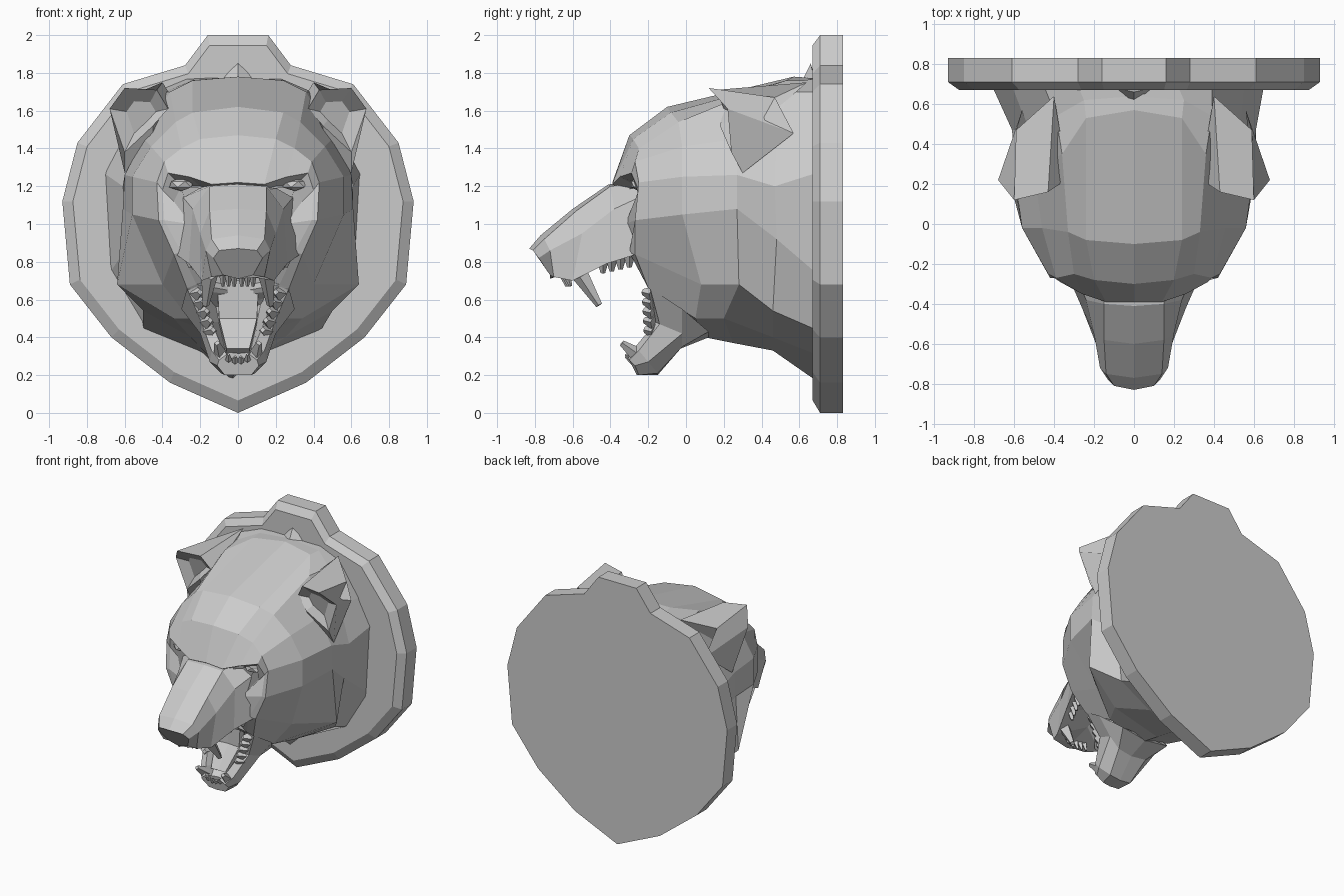
import bpy, bmesh
from mathutils import Vector, Matrix

default_cube = bpy.data.objects.get("Cube")
if default_cube:
    bpy.data.objects.remove(default_cube, do_unlink=True)

# One plain material for everything
grey = bpy.data.materials.new("plain grey")
grey.use_nodes = True
colour = (.6, .6, .6, 1)
grey.diffuse_color = colour
grey.node_tree.nodes["Principled BSDF"].inputs["Base Color"].default_value = colour


def finish(name, bm):
    """Turn a bmesh into a flat shaded object."""
    bmesh.ops.recalc_face_normals(bm, faces=bm.faces[:])
    mesh = bpy.data.meshes.new(name)
    bm.to_mesh(mesh)
    bm.free()
    mesh.materials.append(grey)
    part = bpy.data.objects.new(name, mesh)
    bpy.context.collection.objects.link(part)
    return part


def flip(point):
    return Vector((-point[0], point[1], point[2]))


def whole_ring(half):
    """Complete a half ring that starts and ends on the centre line."""
    return list(half) + [flip(p) for p in reversed(half[1:-1])]


def add_loft(bm, rings):
    """Bridge closed rings of equal length and cap both ends."""
    rows = [[bm.verts.new(p) for p in ring] for ring in rings]
    for near, far in zip(rows, rows[1:]):
        for i in range(len(near)):
            bm.faces.new((near[i - 1], near[i], far[i], far[i - 1]))
    bm.faces.new(rows[0])
    bm.faces.new(rows[-1])


def centred_loft(name, halves):
    bm = bmesh.new()
    add_loft(bm, [whole_ring(half) for half in halves])
    return finish(name, bm)


def add_tooth(bm, base, tip, radius):
    """Blunt four sided spike, made on both sides of the mouth."""
    for start, end in ((Vector(base), Vector(tip)), (flip(base), flip(tip))):
        axis = end - start
        turn = axis.to_track_quat("Z", "Y").to_matrix().to_4x4()
        bmesh.ops.create_cone(
            bm, cap_ends=True, segments=4, radius1=radius, radius2=radius * .4,
            depth=axis.length, matrix=Matrix.Translation((start + end) / 2) @ turn)


def tooth_row(bm, first, last, lean, radius, count):
    """Evenly spaced spikes from first to last, all leaning the same way."""
    first, last, lean = Vector(first), Vector(last), Vector(lean)
    for i in range(count):
        base = first.lerp(last, i / (count - 1))
        add_tooth(bm, base, base + lean, radius)


# Wall plaque: outline with a chamfered front rim
outline = [(0, 0), (.36, .16), (.67, .4), (.89, .68), (.93, 1.12),
           (.85, 1.43), (.61, 1.74), (.28, 1.84), (.16, 2), (0, 2)]


def plaque_ring(y, scale):
    middle = 1.1
    return [(x * scale, y, middle + (z - middle) * scale) for x, z in outline]


centred_loft("plaque", [plaque_ring(.83, 1), plaque_ring(.71, 1), plaque_ring(.67, .94)])

# Neck and skull: half rings from the plaque forward to the eye sockets
neck = [(0, .69, 1.77), (.25, .69, 1.77), (.42, .69, 1.7), (.58, .69, 1.46), (.68, .69, 1.27),
        (.65, .69, .74), (.47, .69, .44), (.15, .69, .31), (0, .69, .17)]
collar = [(0, .64, 1.775), (.25, .62, 1.76), (.39, .54, 1.7), (.53, .48, 1.46), (.61, .47, 1.2),
          (.56, .48, .92), (.5, .46, .54), (.25, .46, .4), (0, .46, .33)]
nape = [(0, .57, 1.78), (.24, .53, 1.76), (.36, .35, 1.7), (.5, .27, 1.45), (.6, .27, 1.26),
        (.61, .27, 1.08), (.64, .28, .68), (.34, .2, .5), (0, .25, .37)]
crown = [(0, -.1, 1.62), (.24, -.08, 1.59), (.33, -.04, 1.54), (.46, -.02, 1.41), (.56, -.02, 1.25),
         (.56, -.02, 1.05), (.4, .08, .68), (.26, .05, .5), (0, .1, .4)]
forehead = [(0, -.3, 1.47), (.2, -.28, 1.45), (.3, -.25, 1.4), (.39, -.27, 1.33), (.43, -.25, 1.22),
            (.42, -.27, 1.02), (.34, -.27, .84), (.27, -.2, .66), (0, -.1, .62)]
brow = [(0, -.39, 1.22), (.14, -.39, 1.21), (.26, -.35, 1.25), (.37, -.29, 1.27), (.4, -.25, 1.18),
        (.39, -.27, 1.02), (.3, -.3, .85), (.22, -.21, .68), (0, -.1, .64)]
socket = [(0, -.36, 1.2), (.13, -.33, 1.18), (.2, -.26, 1.2), (.3, -.22, 1.2), (.34, -.24, 1.12),
          (.25, -.32, 1), (.2, -.3, .85), (.15, -.18, .7), (0, -.08, .66)]
head = centred_loft("head", [neck, collar, nape, crown, forehead, brow, socket])

# The neck meets the plaque slightly off centre
for vertex in head.data.vertices[:len(whole_ring(neck))]:
    vertex.co.x -= .03

# Muzzle: bridge, bridge edge, cheek, lip and palate, ending in the nose
centred_loft("muzzle", [
    [(0, -.25, 1.22), (.15, -.25, 1.22), (.29, -.25, 1.14), (.33, -.26, .84), (0, -.2, .88)],
    [(0, -.41, 1.21), (.15, -.4, 1.2), (.24, -.38, 1.08), (.26, -.42, .79), (0, -.38, .86)],
    [(0, -.6, 1.08), (.15, -.58, 1.07), (.2, -.55, .95), (.19, -.6, .7), (0, -.5, .78)],
    [(0, -.77, .94), (.14, -.75, .92), (.17, -.72, .86), (.14, -.7, .72), (0, -.66, .73)],
    [(0, -.83, .87), (.1, -.81, .86), (.13, -.78, .82), (.08, -.72, .73), (0, -.72, .71)]])

# Lower jaw: a trough running down to the chin
centred_loft("lower_jaw", [
    [(0, -.06, .66), (.14, -.08, .68), (.22, -.2, .68), (.27, -.19, .66),
     (.3, -.02, .55), (.2, .12, .43), (0, .12, .4)],
    [(0, -.06, .48), (.1, -.07, .48), (.14, -.16, .48), (.19, -.14, .47),
     (.2, -.02, .42), (.12, -.02, .35), (0, -.03, .34)],
    [(0, -.17, .33), (.07, -.18, .34), (.09, -.26, .36), (.14, -.25, .33),
     (.15, -.2, .27), (.09, -.15, .21), (0, -.15, .2)],
    [(0, -.24, .29), (.05, -.25, .29), (.06, -.31, .31), (.1, -.3, .28),
     (.11, -.27, .25), (.07, -.25, .2), (0, -.26, .2)]])

# Tongue
centred_loft("tongue", [
    [(0, -.13, .7), (.11, -.13, .7), (.11, -.05, .68), (0, -.05, .68)],
    [(0, -.12, .5), (.1, -.13, .5), (.1, -.05, .46), (0, -.05, .46)],
    [(0, -.24, .34), (.06, -.24, .34), (.06, -.17, .3), (0, -.17, .3)]])

# Upper teeth: fangs, front teeth and side teeth
bm = bmesh.new()
add_tooth(bm, (.15, -.56, .73), (.17, -.46, .57), .045)
tooth_row(bm, (.02, -.65, .73), (.08, -.63, .73), (0, .02, -.06), .02, 3)
tooth_row(bm, (.2, -.44, .8), (.26, -.3, .83), (-.01, 0, -.06), .03, 4)
finish("upper_teeth", bm)

# Lower teeth
bm = bmesh.new()
add_tooth(bm, (.09, -.26, .31), (.11, -.34, .37), .04)
tooth_row(bm, (.015, -.28, .27), (.05, -.28, .28), (0, -.04, .03), .018, 2)
tooth_row(bm, (.15, -.17, .43), (.22, -.18, .63), (-.02, -.05, .01), .04, 5)
finish("lower_teeth", bm)

# Ears: hollow bowl in front, sweeping back along the neck
rim = [Vector(p) for p in ((.37, .2, 1.61), (.43, .16, 1.71), (.6, .12, 1.72),
                           (.68, .22, 1.61), (.6, .24, 1.38), (.45, .18, 1.52))]
root = [Vector(p) for p in ((.35, .34, 1.67), (.4, .64, 1.75), (.59, .47, 1.67),
                            (.56, .57, 1.48), (.6, .3, 1.27), (.45, .25, 1.4))]
hollow = Vector((.5, .28, 1.58))
bowl = [p.lerp(hollow, .5) for p in rim]
for side, mirrored in (("left", False), ("right", True)):
    bm = bmesh.new()
    rings = [bowl, rim, root]
    add_loft(bm, [[flip(p) for p in r] for r in rings] if mirrored else rings)
    finish(side + "_ear", bm)

# Eyes under the brow
for side, sign in (("left", 1), ("right", -1)):
    bm = bmesh.new()
    bmesh.ops.create_icosphere(bm, subdivisions=1, radius=.06)
    bmesh.ops.scale(bm, vec=(1.2, .8, .6), verts=bm.verts)
    bmesh.ops.translate(bm, vec=(sign * .3, -.25, 1.21), verts=bm.verts)
    finish(side + "_eye", bm)

# Small tuft of fur where the neck meets the plaque
centred_loft("neck_tuft", [
    [(0, .62, 1.77), (.03, .63, 1.77), (0, .64, 1.77)],
    [(0, .66, 1.85), (.09, .68, 1.77), (0, .69, 1.75)]])
